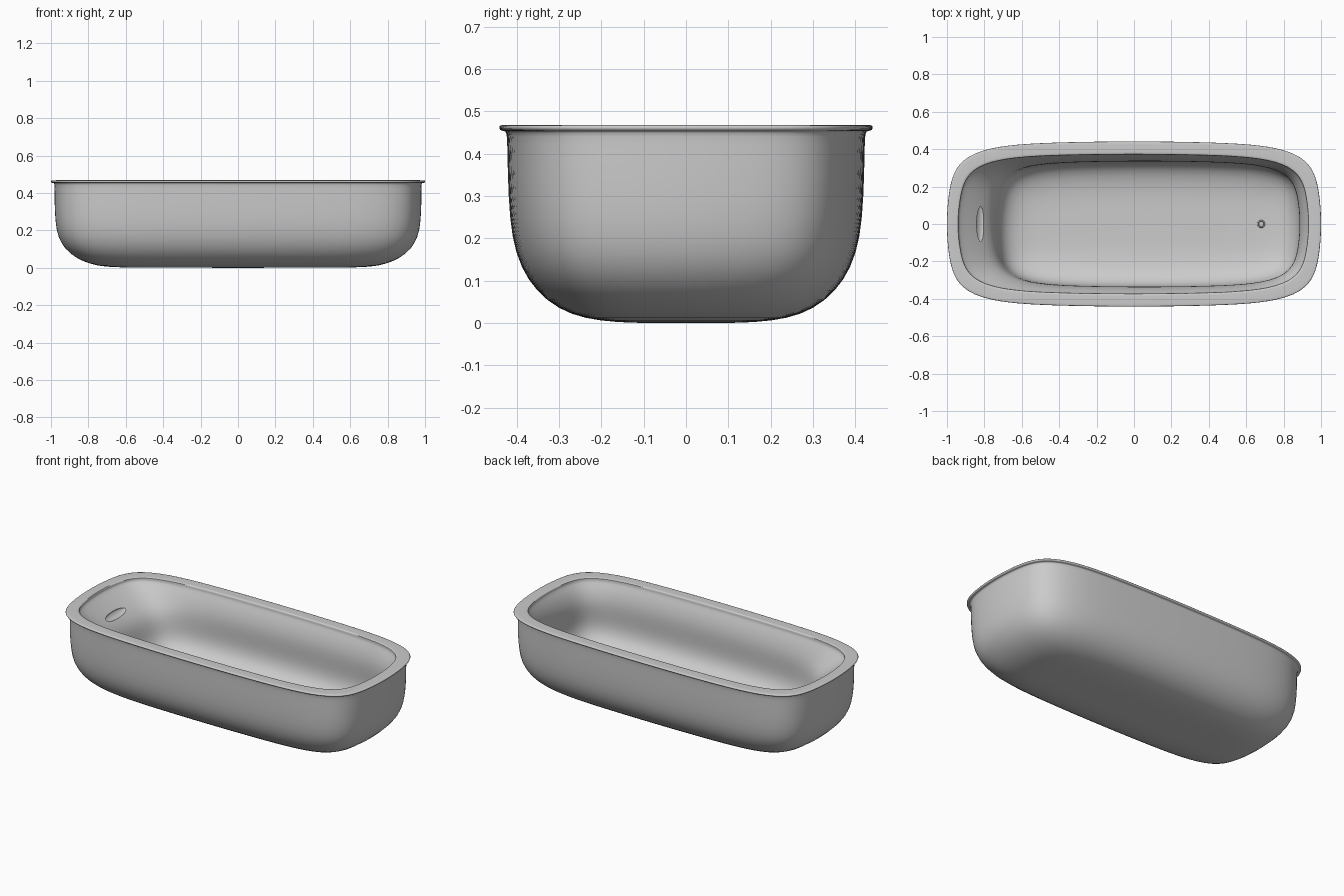
import bpy, bmesh, math
from mathutils import Matrix

if "Cube" in bpy.data.objects:
    bpy.data.objects.remove(bpy.data.objects["Cube"])

SEG = 80


def ring(bm, x0, x1, hy, z, n=7.0):
    """Rounded-rectangle loop with gently bowed sides."""
    cx, hx = (x0 + x1) / 2, (x1 - x0) / 2
    loop = []
    for i in range(SEG):
        t = 2 * math.pi * i / SEG
        c, s = math.cos(t), math.sin(t)
        r = (abs(c) ** n + abs(s) ** n) ** (-1 / n)
        u, v = r * c, r * s
        loop.append(bm.verts.new((cx + hx * u * (1 - 0.07 * v * v),
                                  hy * v * (1 - 0.065 * u * u), z)))
    return loop


def finish(name, bm):
    bmesh.ops.recalc_face_normals(bm, faces=bm.faces)
    me = bpy.data.meshes.new(name)
    bm.to_mesh(me)
    bm.free()
    for p in me.polygons:
        p.use_smooth = True
    ob = bpy.data.objects.new(name, me)
    bpy.context.collection.objects.link(ob)
    return ob


# Outer shell: half length, half width, height
outer = [(0.35, 0.08, 0.0), (0.66, 0.16, 0.001), (0.75, 0.24, 0.010),
         (0.83, 0.302, 0.033), (0.90, 0.354, 0.075), (0.947, 0.390, 0.13),
         (0.972, 0.412, 0.20), (0.980, 0.420, 0.30), (0.981, 0.422, 0.40),
         (0.981, 0.423, 0.447), (0.984, 0.427, 0.454)]
# Rolled rim lip
lip = [(0.993, 0.434, 0.454), (0.999, 0.440, 0.456), (1.001, 0.442, 0.462),
       (0.999, 0.440, 0.467), (0.993, 0.434, 0.468)]
# Basin: left end (sloping backrest), right end, half width, height
inner = [(-0.942, 0.936, 0.376, 0.468), (-0.938, 0.932, 0.372, 0.467),
         (-0.938, 0.932, 0.372, 0.453), (-0.936, 0.930, 0.371, 0.447),
         (-0.885, 0.906, 0.353, 0.41), (-0.820, 0.889, 0.339, 0.36),
         (-0.770, 0.884, 0.334, 0.315), (-0.743, 0.887, 0.336, 0.26),
         (-0.730, 0.890, 0.339, 0.20), (-0.714, 0.876, 0.328, 0.145),
         (-0.675, 0.842, 0.293, 0.10), (-0.61, 0.78, 0.225, 0.074),
         (-0.52, 0.70, 0.15, 0.064), (-0.35, 0.53, 0.08, 0.062)]

bm = bmesh.new()
rings = [ring(bm, -a, a, b, z) for a, b, z in outer + lip]
rings += [ring(bm, *p) for p in inner]
for lo, hi in zip(rings, rings[1:]):
    for i in range(SEG):
        j = (i + 1) % SEG
        bm.faces.new((lo[i], lo[j], hi[j], hi[i]))
bm.faces.new(rings[0][::-1])
bm.faces.new(rings[-1])
tub = finish("bathtub_body", bm)
sub = tub.modifiers.new("smooth", 'SUBSURF')
sub.levels = sub.render_levels = 1


def cut(ob):
    ob.hide_render = True
    ob.hide_set(True)
    b = tub.modifiers.new(ob.name, 'BOOLEAN')
    b.operation, b.object, b.solver = 'DIFFERENCE', ob, 'EXACT'


# Overflow slot in the backrest
bm = bmesh.new()
bmesh.ops.create_uvsphere(bm, u_segments=32, v_segments=16, radius=1,
    matrix=Matrix.Translation((-0.823, 0, 0.36)) @ Matrix.Rotation(math.radians(35), 4, 'Y')
    @ Matrix.Diagonal((0.025, 0.10, 0.012, 1)))
cut(finish("overflow_cutter", bm))

# Drain hole in the floor
bm = bmesh.new()
bmesh.ops.create_cone(bm, cap_ends=True, segments=32, radius1=0.016, radius2=0.016,
    depth=0.05, matrix=Matrix.Translation((0.68, 0, 0.07)))
cut(finish("drain_cutter", bm))

# Drain ring
bpy.ops.mesh.primitive_torus_add(location=(0.68, 0, 0.066), major_radius=0.017,
    minor_radius=0.004, major_segments=32, minor_segments=8)
drain = bpy.context.object
drain.name = "drain_ring"
bpy.ops.object.shade_smooth()

# Keep the cut edges crisp
bpy.ops.object.select_all(action='DESELECT')
tub.select_set(True)
bpy.context.view_layer.objects.active = tub
for m in [m.name for m in tub.modifiers]:
    bpy.ops.object.modifier_apply(modifier=m)
bpy.ops.object.shade_smooth_by_angle(angle=math.radians(40))
